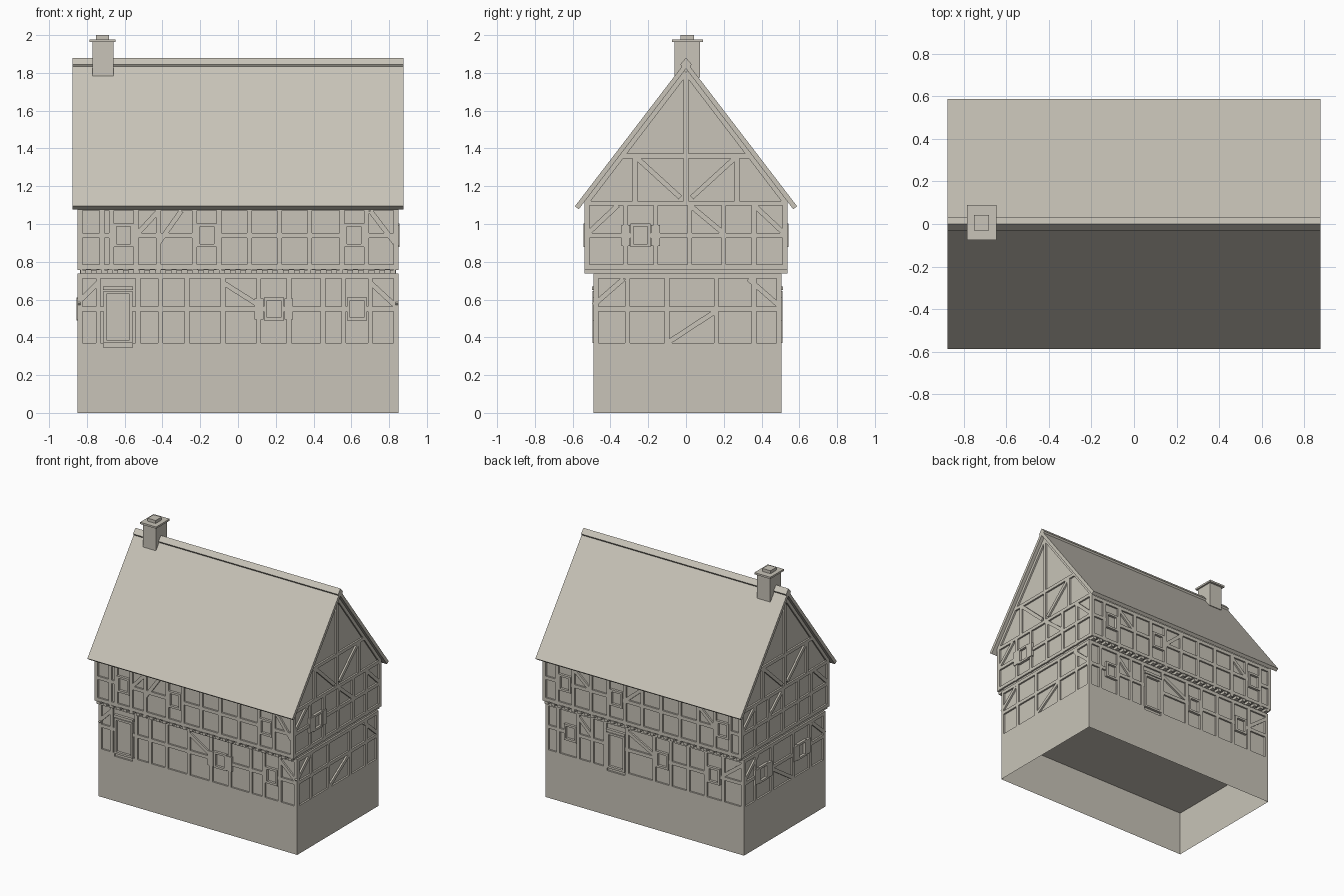
import bpy, bmesh
from mathutils import Vector

cube = bpy.data.objects.get("Cube")
if cube:
    bpy.data.objects.remove(cube, do_unlink=True)

mat = bpy.data.materials.new("warm_grey")
mat.use_nodes = True
COLOUR = (0.58, 0.55, 0.48, 1)
mat.diffuse_color = COLOUR
mat.node_tree.nodes["Principled BSDF"].inputs["Base Color"].default_value = COLOUR


def finish(name, bm):
    bmesh.ops.recalc_face_normals(bm, faces=bm.faces)
    mesh = bpy.data.meshes.new(name)
    bm.to_mesh(mesh)
    bm.free()
    mesh.materials.append(mat)
    obj = bpy.data.objects.new(name, mesh)
    bpy.context.collection.objects.link(obj)


def prism(bm, near, far):
    """Solid between two matching outlines."""
    a = [bm.verts.new(p) for p in near]
    b = [bm.verts.new(p) for p in far]
    bm.faces.new(a)
    bm.faces.new(b[::-1])
    for i in range(len(a)):
        j = (i + 1) % len(a)
        bm.faces.new((a[i], b[i], b[j], a[j]))


def box(bm, x0, x1, y0, y1, z0, z1):
    ring = [(x0, y0), (x1, y0), (x1, y1), (x0, y1)]
    prism(bm, [(x, y, z0) for x, y in ring], [(x, y, z1) for x, y in ring])


def along_x(name, outline, half):
    """Profile in y and z, extruded along the house."""
    bm = bmesh.new()
    prism(bm, [(-half, y, z) for y, z in outline], [(half, y, z) for y, z in outline])
    finish(name, bm)


HALF, FRONT, BACK, JETTY = 0.85, -0.49, 0.505, 0.537
FLOOR, MID, INSET, SLOPE = 0.345, 0.757, 0.013, 1.31


def under_roof(y):
    return 1.824 - SLOPE * abs(y)


# Open-bottomed foundation
bm = bmesh.new()
box(bm, -HALF, HALF, FRONT, BACK, 0, FLOOR)
bottom = [f for f in bm.faces if all(v.co.z < 0.01 for v in f.verts)]
bmesh.ops.delete(bm, geom=bottom, context='FACES_ONLY')
finish("foundation", bm)

# Recessed plaster walls
lo, hi, up = FRONT + INSET, BACK - INSET, JETTY - INSET
along_x("lower_plaster", [(lo, FLOOR), (hi, FLOOR), (hi, MID), (lo, MID)], HALF - INSET)
along_x("upper_plaster", [(-up, MID), (up, MID), (up, under_roof(up)),
                          (0, under_roof(0)), (-up, under_roof(up))], HALF - INSET)

# Roof slabs and ridge cap
for side, name in ((-1, "front_roof"), (1, "back_roof")):
    along_x(name, [(0, 1.862), (side * 0.588, 1.094), (side * 0.568, 1.078), (0, 1.822)], 0.877)
along_x("ridge_cap", [(0, 1.88), (0.03, 1.845), (0.02, 1.83), (0, 1.855),
                      (-0.02, 1.83), (-0.03, 1.845)], 0.877)

# Chimney
bm = bmesh.new()
box(bm, -0.77, -0.66, -0.06, 0.073, 1.775, 1.963)
box(bm, -0.785, -0.648, -0.075, 0.09, 1.963, 1.977)
box(bm, -0.752, -0.683, -0.03, 0.042, 1.977, 2.0)
finish("chimney", bm)

# Joist ends under the jetties
bm = bmesh.new()
for i in range(30):
    x = -0.82 + i * 1.64 / 29
    box(bm, x - 0.015, x + 0.015, -JETTY, FRONT + 0.03, 0.737, MID)
    box(bm, x - 0.015, x + 0.015, BACK - 0.03, JETTY, 0.737, MID)
finish("joist_ends", bm)


class Wall:
    """Timbers laid on one wall; u runs along it and d is the height above its face."""

    def __init__(self, name, place):
        self.name, self.place, self.bm = name, place, bmesh.new()

    def bar(self, u0, z0, u1, z1, w=0.026, d=0.0):
        a, b = Vector((u0, z0)), Vector((u1, z1))
        n = (b - a).normalized().orthogonal() * (w / 2)
        ring = [a - n, b - n, b + n, a + n]
        prism(self.bm, [self.place(p.x, -INSET - 0.004, p.y) for p in ring],
              [self.place(p.x, d, p.y) for p in ring])

    def studs(self, us, z0, z1):
        for u in us:
            self.bar(u, z0, u, z1)

    def rails(self, u0, u1, zs, gaps=()):
        for z in zs:
            start = u0
            for g, half in sorted(gaps):
                self.bar(start, z, g - half, z)
                start = g + half
            self.bar(start, z, u1, z)

    def frame(self, u, z0, z1, half):
        for s in (-1, 1):
            self.bar(u + s * (half - 0.008), z0, u + s * (half - 0.008), z1, 0.016, 0.006)
        for z in (z0 + 0.008, z1 - 0.008):
            self.bar(u - half, z, u + half, z, 0.016, 0.006)

    def window(self, u, z, shutters=False):
        self.frame(u, z - 0.062, z + 0.062, 0.053)
        if shutters:
            for s in (-0.079, 0.079):
                self.bar(u + s, z - 0.056, u + s, z + 0.056, 0.046, 0.006)

    def door(self, u):
        self.frame(u, 0.37, 0.645, 0.077)
        self.bar(u - 0.08, 0.66, u + 0.08, 0.66, 0.02, 0.008)

    def done(self):
        finish(self.name, self.bm)


LOW_Z, HIGH_Z = 0.55, 0.94

# Long walls: lower storey
long_walls = (
    ("front", lambda u, d, z: (u, FRONT - d, z), [-0.635], [0.19, 0.63],
     [-0.74, -0.53, -0.41, -0.27, -0.08, 0.11, 0.27, 0.45, 0.56, 0.7],
     [(-0.08, 0.69, 0.11, 0.57), (0.7, 0.69, 0.83, 0.57), (-0.83, 0.6, -0.74, 0.69)]),
    ("back", lambda u, d, z: (u, BACK + d, z), [0.245], [0.635, -0.15, -0.59],
     [0.74, 0.57, 0.45, 0.34, 0.15, -0.08, -0.22, -0.37, -0.52, -0.67],
     [(0.15, 0.69, -0.08, 0.57), (-0.67, 0.57, -0.83, 0.69), (0.45, 0.57, 0.57, 0.69)]))
for side, place, doors, windows, studs, braces in long_walls:
    w = Wall(side + "_lower_timbers", place)
    gaps = [(u, 0.077) for u in doors] + [(u, 0.053) for u in windows]
    w.rails(-HALF, HALF, [FLOOR + 0.013], [(u, 0.077) for u in doors])
    w.rails(-HALF, HALF, [0.724])
    w.rails(-HALF, HALF, [LOW_Z], gaps)
    w.studs(studs + [-HALF + 0.013, HALF - 0.013], FLOOR, 0.73)
    for b in braces:
        w.bar(*b)
    for u in doors:
        w.door(u)
    for u in windows:
        w.window(u, LOW_Z, shutters=(u == 0.19))
    w.done()

# Long walls: jettied upper storey
upper_walls = (
    ("front", lambda u, d, z: (u, -JETTY - d, z), [-0.605, -0.165, 0.615],
     [-0.72, -0.67, -0.54, -0.42, -0.23, -0.1, 0.06, 0.22, 0.38, 0.55, 0.68],
     [(0.7, 1.07, 0.83, 0.9), (-0.54, 0.94, -0.42, 1.07), (-0.42, 0.9, -0.3, 1.07)]),
    ("back", lambda u, d, z: (u, JETTY + d, z), [0.66, 0.22, -0.69],
     [0.73, 0.59, 0.44, 0.29, 0.15, 0, -0.16, -0.32, -0.48, -0.62, -0.75],
     [(0.59, 1.07, 0.44, 0.94), (0.15, 0.94, 0, 1.07), (-0.48, 1.07, -0.62, 0.94)]))
for side, place, windows, studs, braces in upper_walls:
    w = Wall(side + "_upper_timbers", place)
    w.rails(-HALF, HALF, [0.773, 1.085])
    w.rails(-HALF, HALF, [HIGH_Z], [(u, 0.053) for u in windows])
    w.studs(studs + [-HALF + 0.013, HALF - 0.013], MID, 1.09)
    for b in braces:
        w.bar(*b)
    for u in windows:
        w.window(u, HIGH_Z)
    w.done()

# Gable ends
for name, s, low_windows, high_windows in (
        ("left_gable_timbers", 1, [], [-0.24]),
        ("right_gable_timbers", -1, [0.27, -0.2], [])):
    w = Wall(name, lambda u, d, z, s=s: (s * (HALF + d), u, z))
    w.rails(FRONT, BACK, [FLOOR + 0.013, 0.724])
    w.rails(FRONT, BACK, [LOW_Z], [(u, 0.053) for u in low_windows])
    w.rails(-JETTY, JETTY, [0.773, 1.11])
    w.rails(-JETTY, JETTY, [HIGH_Z], [(u, 0.053) for u in high_windows])
    w.rails(-0.34, 0.34, [1.36])
    w.studs([FRONT + 0.013, -0.31, -0.1, 0.16, 0.36, BACK - 0.013], FLOOR, 0.73)
    w.studs([-JETTY + 0.013, -0.32, -0.16, 0.02, 0.2, 0.36, JETTY - 0.013], MID, 1.11)
    w.studs([0], 1.11, 1.79)
    w.studs([-0.27, 0.27], 1.11, 1.36)
    for m in (-1, 1):
        w.bar(m * 0.49, 0.57, m * 0.33, 0.71)
        w.bar(m * 0.52, 0.95, m * 0.36, 1.1)
        w.bar(m * 0.03, 1.14, m * 0.26, 1.35)
        w.bar(m * 0.525, under_roof(0.525) - 0.02, 0, under_roof(0) - 0.02)
    w.bar(-0.1, 0.37, 0.16, 0.54)
    w.bar(0.02, 1.1, 0.2, 0.95)
    for u in low_windows:
        w.window(u, LOW_Z, True)
    for u in high_windows:
        w.window(u, HIGH_Z, True)
    w.done()
